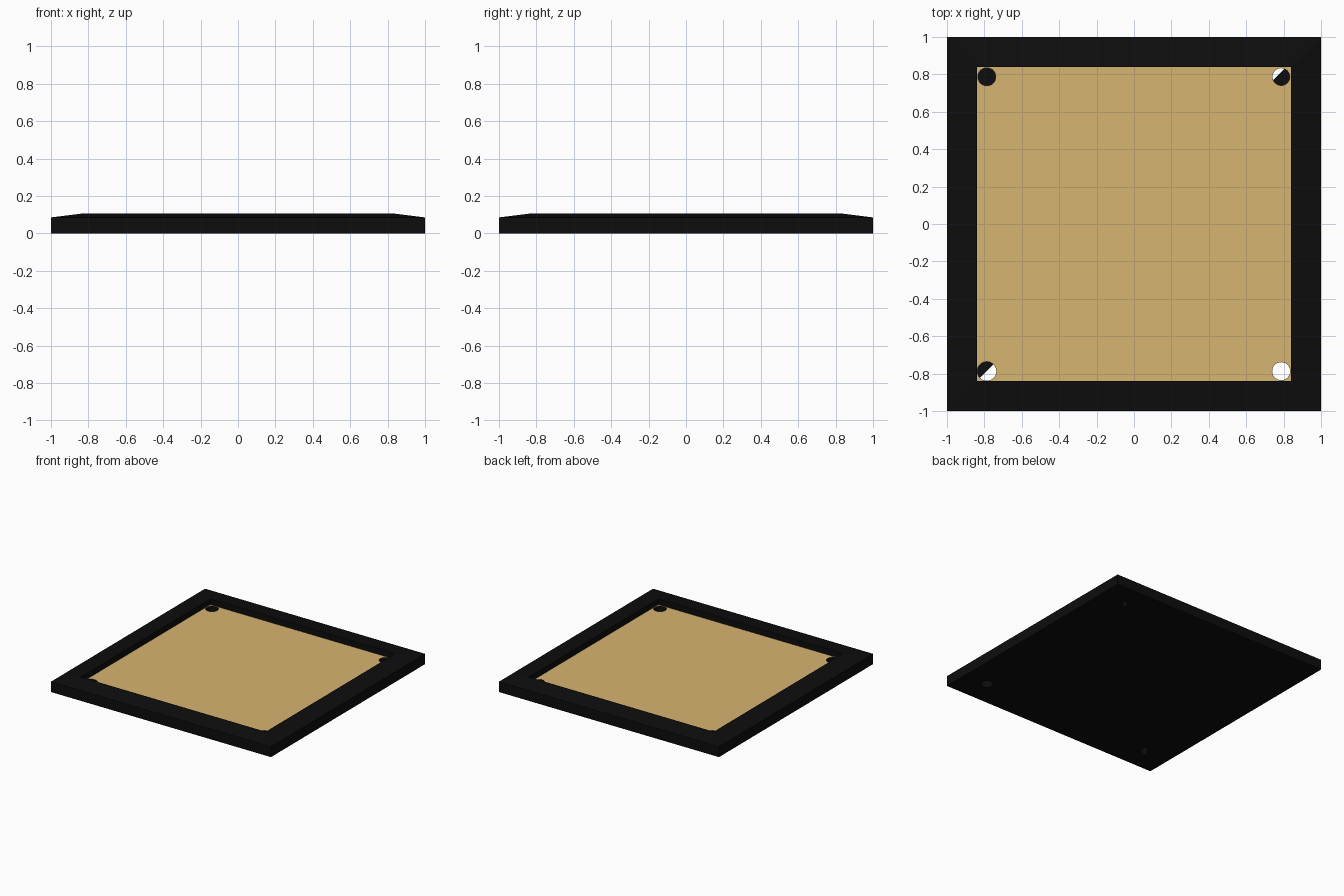
import bpy, bmesh
from math import cos, sin, pi, acos, radians

if "Cube" in bpy.data.objects:
    bpy.data.objects.remove(bpy.data.objects["Cube"])

def material(name, rgb):
    m = bpy.data.materials.new(name)
    m.diffuse_color = (*rgb, 1)
    m.use_nodes = True
    m.node_tree.nodes["Principled BSDF"].inputs["Base Color"].default_value = m.diffuse_color
    return m

black = material("black", (0.004, 0.004, 0.004))
tan = material("tan", (0.68, 0.46, 0.165))

def to_object(name, bm, *mats):
    me = bpy.data.meshes.new(name)
    bm.to_mesh(me)
    bm.free()
    for m in mats:
        me.materials.append(m)
    ob = bpy.data.objects.new(name, me)
    bpy.context.collection.objects.link(ob)
    return ob

BOARD_Z = 0.058

# tray: square rings lofted from the base, over the sloped rim, into the recess
bm = bmesh.new()
rings = []
for h, z in [(1, 0), (1, 0.085), (0.84, 0.105), (0.84, BOARD_Z)]:
    rings.append([bm.verts.new((x * h, y * h, z))
                  for x, y in [(-1, -1), (1, -1), (1, 1), (-1, 1)]])
bm.faces.new(rings[0][::-1])
for a, b in zip(rings, rings[1:]):
    for i in range(4):
        j = (i + 1) % 4
        bm.faces.new((a[i], a[j], b[j], b[i]))
bm.faces.new(rings[-1]).material_index = 1   # playing surface
tray = to_object("board_tray", bm, black, tan)

# corner holes: x sign, y sign, radius
holes = [(-1, 1, 0.048), (1, 1, 0.046), (-1, -1, 0.051), (1, -1, 0.048)]
C = 0.787
bm = bmesh.new()
for sx, sy, r in holes:
    lower = [bm.verts.new((sx * C + r * cos(2 * pi * i / 32),
                           sy * C + r * sin(2 * pi * i / 32), -0.1)) for i in range(32)]
    face = bm.faces.new(lower)
    ext = bmesh.ops.extrude_face_region(bm, geom=[face])
    for v in ext["geom"]:
        if isinstance(v, bmesh.types.BMVert):
            v.co.z = 0.2
bmesh.ops.recalc_face_normals(bm, faces=bm.faces)
cutter = to_object("hole_cutter", bm, black)
cutter.hide_render = True
cutter.display_type = 'WIRE'
mod = tray.modifiers.new("corner_holes", 'BOOLEAN')
mod.operation = 'DIFFERENCE'
mod.solver = 'EXACT'
mod.object = cutter

# hole floors: one full disc and two partial discs cut on the diagonal
def hole_floor(name, hole, facing, offset):
    sx, sy, r = hole
    half = acos(offset)
    bm = bmesh.new()
    n = 32
    full = offset <= -1
    vs = []
    for i in range(n if full else n + 1):
        a = radians(facing) - half + 2 * half * i / n
        vs.append(bm.verts.new((sx * C + r * cos(a), sy * C + r * sin(a), 0)))
    bm.faces.new(vs)
    return to_object(name, bm, black)

hole_floor("full_hole_floor", holes[0], 0, -1)
hole_floor("back_right_hole_floor", holes[1], -45, -0.37)
hole_floor("front_left_hole_floor", holes[2], 135, 0)
